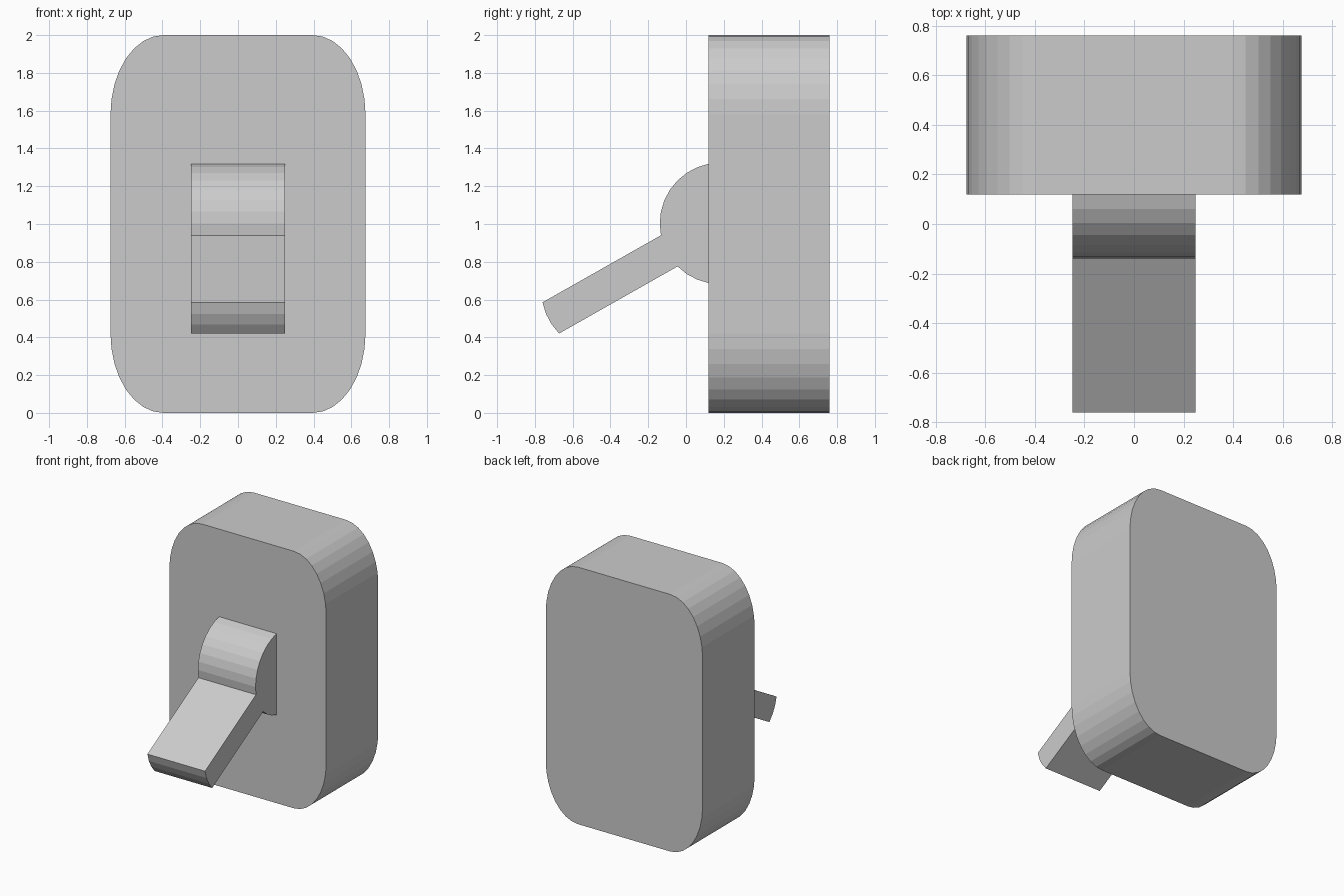
import bpy
import bmesh
from math import sin, cos, pi

if "Cube" in bpy.data.objects:
    bpy.data.objects.remove(bpy.data.objects["Cube"])


def extrude_profile(name, points, vec):
    """Fill a closed 3D profile and extrude it along vec into a flat-shaded solid."""
    bm = bmesh.new()
    face = bm.faces.new([bm.verts.new(p) for p in points])
    ext = bmesh.ops.extrude_face_region(bm, geom=[face], use_keep_orig=True)
    verts = [g for g in ext["geom"] if isinstance(g, bmesh.types.BMVert)]
    bmesh.ops.translate(bm, verts=verts, vec=vec)
    bmesh.ops.recalc_face_normals(bm, faces=bm.faces[:])
    mesh = bpy.data.meshes.new(name)
    bm.to_mesh(mesh)
    bm.free()
    obj = bpy.data.objects.new(name, mesh)
    bpy.context.collection.objects.link(obj)
    return obj


STEP = pi / 16

# Wall plate: rectangle with elliptical corners, extruded backwards
HALF_W, HALF_H, RX, RZ = 0.675, 1.0, 0.28, 0.42
FRONT, BACK = 0.12, 0.76
plate = []
for q, (sx, sz) in enumerate([(1, 1), (-1, 1), (-1, -1), (1, -1)]):
    for k in range(9):
        a = q * pi / 2 + k * STEP
        plate.append((sx * (HALF_W - RX) + RX * cos(a), FRONT,
                      1 + sz * (HALF_H - RZ) + RZ * sin(a)))
extrude_profile("switch_plate", plate, (0, BACK - FRONT, 0))

# Toggle: round hub whose three lower front facets are pushed out as a lever
CY, CZ, R, HALF = 0.183, 1.003, 0.322, 0.248
LEVER = (-0.627, -0.355)


def hub_point(k, off=(0, 0)):
    a = k * STEP
    return (-HALF, CY - R * cos(a) + off[0], CZ - R * sin(a) + off[1])


toggle = [hub_point(k) for k in range(-7, 2)]
toggle += [hub_point(k, LEVER) for k in range(1, 5)]
toggle += [hub_point(k) for k in range(4, 8)]
extrude_profile("switch_toggle", toggle, (2 * HALF, 0, 0))
